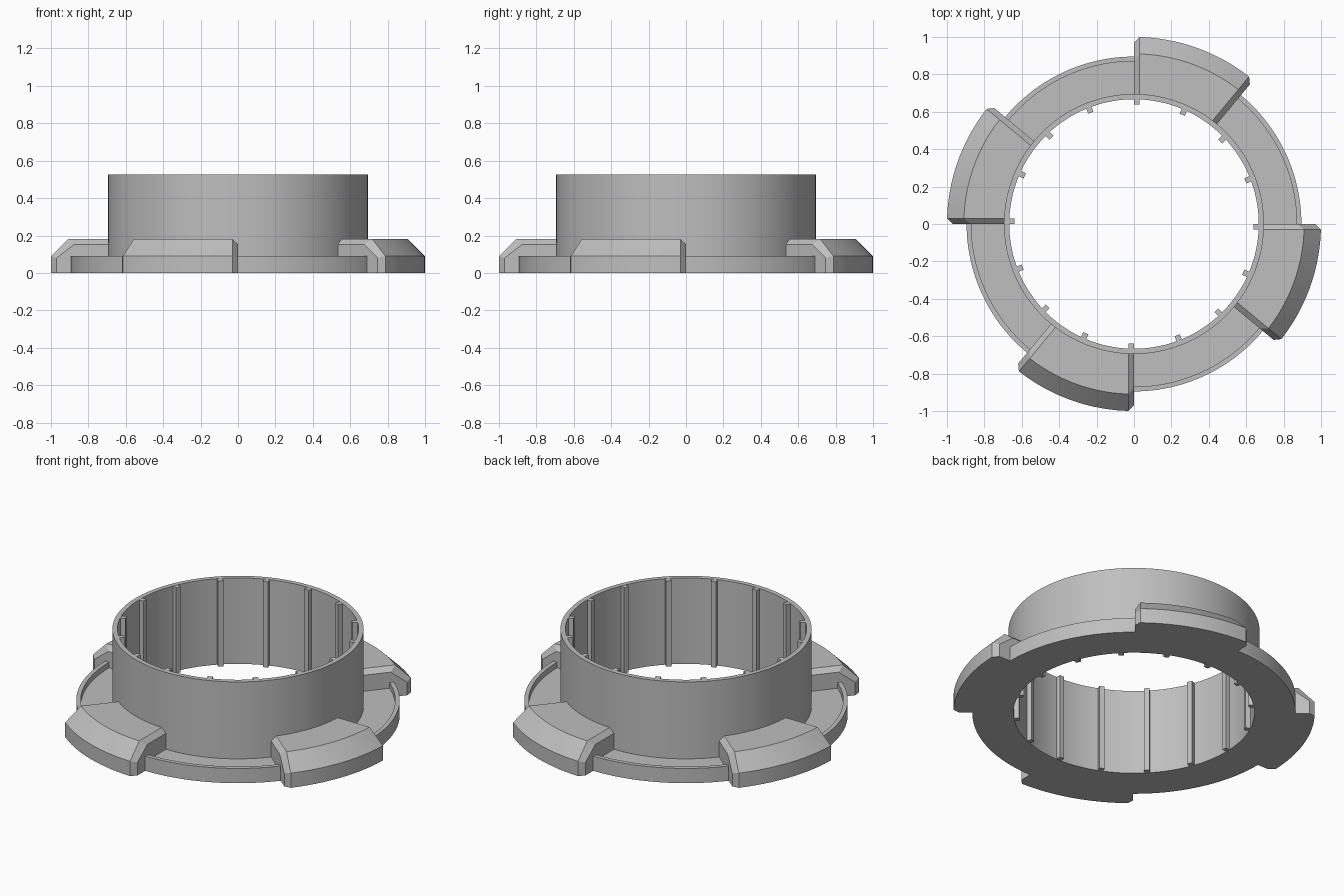
import bpy, bmesh, math
from mathutils import Matrix, Vector

cube = bpy.data.objects.get("Cube")
if cube:
    bpy.data.objects.remove(cube, do_unlink=True)

grey = bpy.data.materials.new("plain_grey")
grey.use_nodes = True
GREY = (0.52, 0.52, 0.52, 1)
grey.diffuse_color = GREY
grey.node_tree.nodes["Principled BSDF"].inputs["Base Color"].default_value = GREY

WALL_IN, WALL_OUT, HEIGHT = 0.667, 0.695, 0.525
FLANGE, LIP, FLOOR = 0.895, 0.87, 0.055


def loft(name, sections, closed):
    """Skin a list of equal-length section loops; cap the ends if open."""
    bm = bmesh.new()
    rings = [[bm.verts.new(p) for p in s] for s in sections]
    pairs = list(zip(rings, rings[1:]))
    if closed:
        pairs.append((rings[-1], rings[0]))
    else:
        bm.faces.new(rings[0])
        bm.faces.new(rings[-1])
    count = len(rings[0])
    for a, b in pairs:
        for i in range(count):
            j = (i + 1) % count
            bm.faces.new((a[i], a[j], b[j], b[i]))
    bmesh.ops.recalc_face_normals(bm, faces=bm.faces)
    return finish(name, bm)


def finish(name, bm):
    mesh = bpy.data.meshes.new(name)
    bm.to_mesh(mesh)
    bm.free()
    mesh.materials.append(grey)
    obj = bpy.data.objects.new(name, mesh)
    bpy.context.collection.objects.link(obj)
    bpy.ops.object.select_all(action="DESELECT")
    obj.select_set(True)
    bpy.context.view_layer.objects.active = obj
    bpy.ops.object.shade_smooth_by_angle(angle=math.radians(25))
    return obj


def section(profile, angle, shift=0.0):
    """Place a radius/height profile at an angle, moved sideways by shift."""
    turn = Matrix.Rotation(angle, 3, "Z")
    return [turn @ Vector((math.sqrt(r * r - shift * shift), shift, z))
            for r, z in profile]


# Collar: tall thin wall with a recessed flange and raised lip
collar = [(WALL_IN, 0), (FLANGE, 0), (FLANGE, 0.09), (LIP, 0.09),
          (LIP, FLOOR), (WALL_OUT, FLOOR), (WALL_OUT, HEIGHT), (WALL_IN, HEIGHT)]
STEPS = 144
loft("collar", [section(collar, math.tau * i / STEPS) for i in range(STEPS)], True)

# Bayonet lugs: bevelled outer edge and bevelled ends
BEVEL = 0.03
root = [(0.685, 0.03), (0.894, 0.03), (0.894, 0)]
full = root + [(1, 0), (1, 0.09), (0.91, 0.18), (0.685, 0.18)]
inset = root + [(0.97, 0), (0.97, 0.08), (0.875, 0.153), (0.685, 0.153)]
SPAN = math.radians(39.7)
ARC = 16
for k in range(4):
    start = math.pi / 2 * (k + 1)
    end = start - SPAN
    parts = [section(inset, start), section(full, start, -BEVEL)]
    parts += [section(full, start - SPAN * i / ARC) for i in range(2, ARC - 1)]
    parts += [section(full, end, BEVEL), section(inset, end)]
    loft(f"lug_{k + 1}", parts, False)

# Vertical ribs around the inside of the wall
RIBS = 16
bm = bmesh.new()
for i in range(RIBS):
    place = (Matrix.Rotation(math.tau * i / RIBS, 4, "Z")
             @ Matrix.Translation((0.659, -0.015, HEIGHT / 2))
             @ Matrix.Diagonal((0.042, 0.03, HEIGHT - 0.002, 1)))
    bmesh.ops.create_cube(bm, size=1, matrix=place)
finish("inner_ribs", bm)
